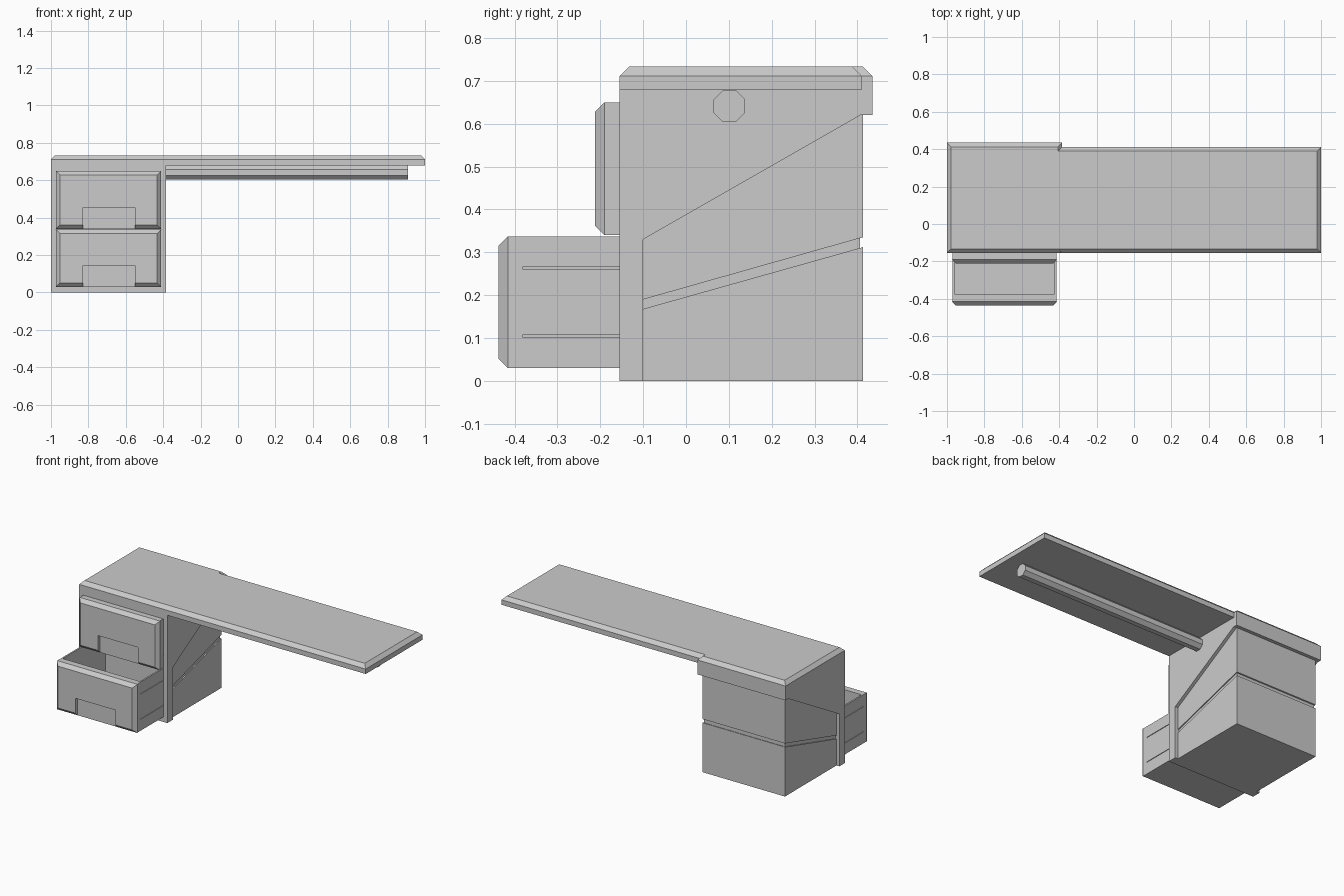
import bpy, bmesh, math
from mathutils import Vector, Matrix

cube = bpy.data.objects.get("Cube")
if cube:
    bpy.data.objects.remove(cube, do_unlink=True)

grey = bpy.data.materials.new("light grey")
grey.use_nodes = True
grey.diffuse_color = (0.6, 0.6, 0.6, 1)
grey.node_tree.nodes["Principled BSDF"].inputs["Base Color"].default_value = (0.6, 0.6, 0.6, 1)


def finish(name, bm):
    bmesh.ops.recalc_face_normals(bm, faces=bm.faces)
    mesh = bpy.data.meshes.new(name)
    bm.to_mesh(mesh)
    bm.free()
    mesh.materials.append(grey)
    obj = bpy.data.objects.new(name, mesh)
    bpy.context.collection.objects.link(obj)
    return obj


def box(name, x, y, z, chamfer=0, facing=None):
    """Box from ranges; optionally chamfers the rim of the face with normal 'facing'."""
    bm = bmesh.new()
    bmesh.ops.create_cube(bm, size=1)
    for v in bm.verts:
        v.co = Vector([r[0] if c < 0 else r[1] for c, r in zip(v.co, (x, y, z))])
    if chamfer:
        bm.normal_update()
        face = max(bm.faces, key=lambda f: f.normal.dot(Vector(facing)))
        bmesh.ops.bevel(bm, geom=list(face.edges), offset=chamfer, segments=1, affect='EDGES')
    return finish(name, bm)


def prism(name, x, profile):
    """Extrudes a side (y, z) profile across x."""
    bm = bmesh.new()
    face = bm.faces.new([bm.verts.new((x[0], y, z)) for y, z in profile])
    new = bmesh.ops.extrude_face_region(bm, geom=[face])["geom"]
    bmesh.ops.translate(bm, vec=(x[1] - x[0], 0, 0),
                        verts=[g for g in new if isinstance(g, bmesh.types.BMVert)])
    return finish(name, bm)


def cut(obj, x, y, z):
    """Subtracts a box and discards the cutter."""
    cutter = box("cutter", x, y, z)
    cutter.hide_render = True
    mod = obj.modifiers.new("cut", 'BOOLEAN')
    mod.operation, mod.solver, mod.object = 'DIFFERENCE', 'EXACT', cutter
    bpy.context.view_layer.objects.active = obj
    bpy.ops.object.modifier_apply(modifier=mod.name)
    bpy.data.objects.remove(cutter, do_unlink=True)


LEFT, RIGHT = -0.385, -1.0          # cabinet sides
FRONT, BACK = -0.155, 0.413
PANEL_X = (RIGHT + 0.02, LEFT - 0.02)
CORE_X = (RIGHT + 0.026, LEFT - 0.026)

# Cabinet: raised shell, two recessed side panels, and a core showing in the groove
cabinet = [
    prism("cabinet_shell", (RIGHT, LEFT),
          [(FRONT, 0), (-0.1, 0), (-0.1, 0.33), (0.407, 0.62), (0.435, 0.62),
           (0.435, 0.705), (FRONT, 0.705)]),
    prism("cabinet_lower_body", PANEL_X,
          [(-0.11, 0), (BACK, 0), (BACK, 0.312), (-0.11, 0.165)]),
    prism("cabinet_upper_body", PANEL_X,
          [(-0.11, 0.187), (BACK, 0.335), (BACK, 0.66), (-0.11, 0.66)]),
    box("cabinet_core", CORE_X, (-0.11, BACK - 0.007), (0.005, 0.655)),
]
for part in cabinet:
    cut(part, (-0.972, -0.413), (FRONT - 0.1, 0.32), (0.03, 0.65))

# Worktop: deeper block over the cabinet and the long overhanging slab
box("cabinet_top", (RIGHT, LEFT), (FRONT, 0.435), (0.69, 0.733), 0.022, (0, 0, 1))
box("worktop", (-0.6, 1), (FRONT, 0.411), (0.68, 0.733), 0.022, (0, 0, 1))

# Octagonal support bar under the worktop
bm = bmesh.new()
radius = 0.037 / math.cos(math.pi / 8)
bmesh.ops.create_cone(bm, cap_ends=True, segments=8, radius1=radius, radius2=radius, depth=1.3,
                      matrix=Matrix.Translation((0.26, 0.101, 0.641))
                      @ Matrix.Rotation(math.pi / 2, 4, 'Y')
                      @ Matrix.Rotation(math.pi / 8, 4, 'Z'))
finish("support_bar", bm)

# Drawers: open box with side grooves, chamfered front with a handle notch
for name, y, z0, z1 in (("lower", -0.415, 0.03, 0.337), ("upper", -0.19, 0.34, 0.65)):
    tray = box(name + "_drawer_box", (-0.971, -0.414), (y, y + 0.48), (z0, z1))
    cut(tray, (-0.961, -0.424), (y + 0.04, y + 0.465), (z0 + 0.02, z1 + 0.1))
    for groove_z in (z0 + 0.071, z0 + 0.23):
        for x in ((-1, -0.967), (-0.418, -0.38)):
            cut(tray, x, (y + 0.035, y + 0.6), (groove_z, groove_z + 0.007))
    front = box(name + "_drawer_front", (-0.973, -0.411), (y - 0.022, y), (z0, z1),
                0.0215, (0, -1, 0))
    cut(front, (-0.83, -0.55), (y - 0.1, y + 0.1), (z0 - 0.1, z0 + 0.115))
